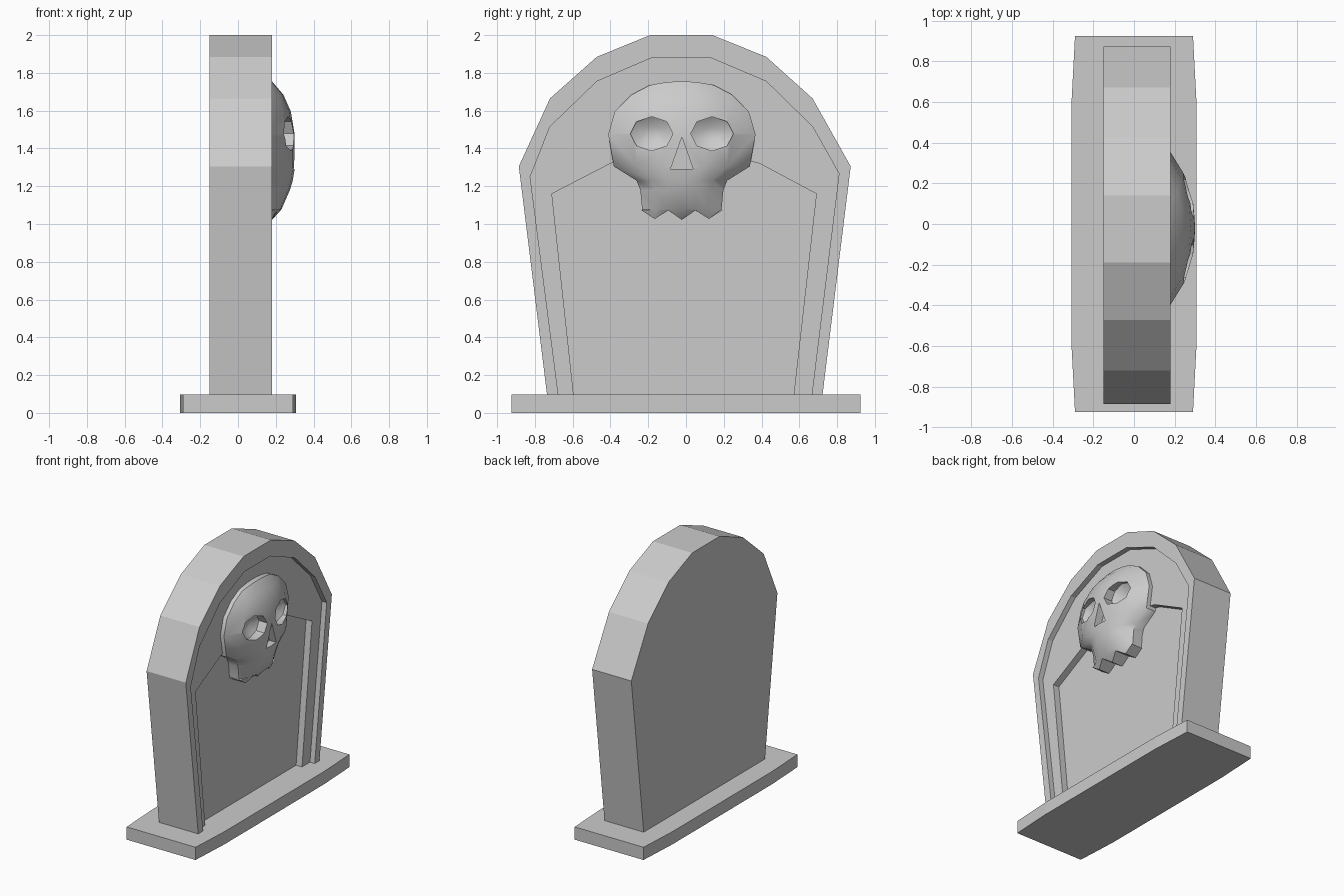
import bpy, bmesh, math

if "Cube" in bpy.data.objects:
    bpy.data.objects.remove(bpy.data.objects["Cube"])

CY = -0.022  # skull centre line in y


def make_object(name, bm):
    bmesh.ops.recalc_face_normals(bm, faces=bm.faces)
    mesh = bpy.data.meshes.new(name)
    bm.to_mesh(mesh)
    bm.free()
    ob = bpy.data.objects.new(name, mesh)
    bpy.context.collection.objects.link(ob)
    return ob


def prism(name, points, offset):
    """Extrude a closed outline of 3D points along offset."""
    bm = bmesh.new()
    face = bm.faces.new([bm.verts.new(p) for p in points])
    ext = bmesh.ops.extrude_face_region(bm, geom=[face])
    verts = [g for g in ext["geom"] if isinstance(g, bmesh.types.BMVert)]
    bmesh.ops.translate(bm, verts=verts, vec=offset)
    return make_object(name, bm)


def panel(name, yz, x0, x1):
    return prism(name, [(x0, y, z) for y, z in yz], (x1 - x0, 0, 0))


def cut(target, cutter):
    mod = target.modifiers.new("cut", 'BOOLEAN')
    mod.operation = 'DIFFERENCE'
    mod.solver = 'EXACT'
    mod.object = cutter
    bpy.context.view_layer.objects.active = target
    bpy.ops.object.modifier_apply(modifier=mod.name)
    bpy.data.objects.remove(cutter)


# Plinth, slightly bowed along its long sides
side = [(0.29, -0.925), (0.307, -0.6), (0.307, 0.6), (0.29, 0.925)]
plan = side + [(-x, y) for x, y in reversed(side)]
prism("base_plinth", [(x, y, 0) for x, y in plan], (0, 0, 0.097))

# Arched slab
slab = panel("headstone_slab", [
    (-0.735, 0.09), (-0.885, 1.305), (-0.72, 1.665), (-0.472, 1.885), (-0.19, 2.0),
    (0.14, 2.0), (0.425, 1.885), (0.67, 1.665), (0.872, 1.305), (0.722, 0.09)], -0.15, 0.18)

# Two stepped recesses in the face
cut(slab, panel("recess_outer", [
    (-0.67, 0.05), (-0.825, 1.25), (-0.72, 1.515), (-0.472, 1.755), (-0.18, 1.88),
    (0.13, 1.88), (0.425, 1.755), (0.67, 1.515), (0.81, 1.267), (0.66, 0.05)], 0.14, 0.4))
cut(slab, panel("recess_inner", [
    (-0.59, 0.05), (-0.71, 1.16), (-0.40, 1.32), (-0.02, 1.42), (0.39, 1.32),
    (0.69, 1.16), (0.565, 0.05)], 0.09, 0.4))

# Skull relief: rows of (z, half width, front x), each row a bowed section
rows = [(1.735, 0.17, 0.18), (1.685, 0.265, 0.24), (1.595, 0.355, 0.28),
        (1.475, 0.39, 0.30), (1.305, 0.36, 0.302), (1.23, 0.24, 0.29),
        (1.18, 0.22, 0.275), (1.077, 0.21, 0.23)]
section = {0: 1.0, 1: 0.92, 2: 0.62, 3: 0.0}
RIM = 0.17
bm = bmesh.new()
grid = []
for i, (z, w, x) in enumerate(rows):
    line = []
    for c in range(-3, 4):
        rise = 0.02 * (1 - (c / 3) ** 2) if i == 0 else 0
        line.append(bm.verts.new((RIM + (x - RIM) * section[abs(c)],
                                  CY + w * c / 3, z + rise)))
    grid.append(line)
# teeth along the bottom edge
tooth_z = {0: 1.025, 1: 1.075, 2: 1.03, 3: 1.076}
grid.append([bm.verts.new((0.18 + (0.03 if abs(c) == 1 else 0),
                           CY + 0.215 * c / 3, tooth_z[abs(c)] - 0.003))
             for c in range(-3, 4)])
for a, b in zip(grid, grid[1:]):
    for j in range(6):
        bm.faces.new((a[j], a[j + 1], b[j + 1], b[j]))
# run the rim back into the slab and close it
rim = [e for e in bm.edges if e.is_boundary]
ext = bmesh.ops.extrude_edge_only(bm, edges=rim)["geom"]
for v in ext:
    if isinstance(v, bmesh.types.BMVert):
        v.co.x = 0.07
bmesh.ops.holes_fill(bm, edges=[e for e in bm.edges if e.is_boundary])
skull = make_object("skull_relief", bm)

# Eye sockets: eight-sided hollows
for s in (-1, 1):
    bm = bmesh.new()
    rings = []
    for x, k in ((0.40, 1.0), (0.225, 1.0), (0.19, 0.45)):
        rings.append([bm.verts.new((
            x,
            CY + s * 0.16 + 0.113 * k * math.cos(i * math.pi / 4),
            1.478 + 0.09 * k * math.sin(i * math.pi / 4))) for i in range(8)])
    for a, b in zip(rings, rings[1:]):
        for i in range(8):
            bm.faces.new((a[i], a[(i + 1) % 8], b[(i + 1) % 8], b[i]))
    bm.faces.new(rings[0])
    bm.faces.new(rings[-1])
    cut(skull, make_object("eye_cutter", bm))

# Nose opening
cut(skull, panel("nose_cutter", [(CY, 1.46), (CY - 0.06, 1.29), (CY + 0.06, 1.29)], 0.24, 0.4))

bpy.ops.object.select_all(action='DESELECT')
skull.select_set(True)
bpy.context.view_layer.objects.active = skull
bpy.ops.object.shade_smooth_by_angle(angle=math.radians(40))
